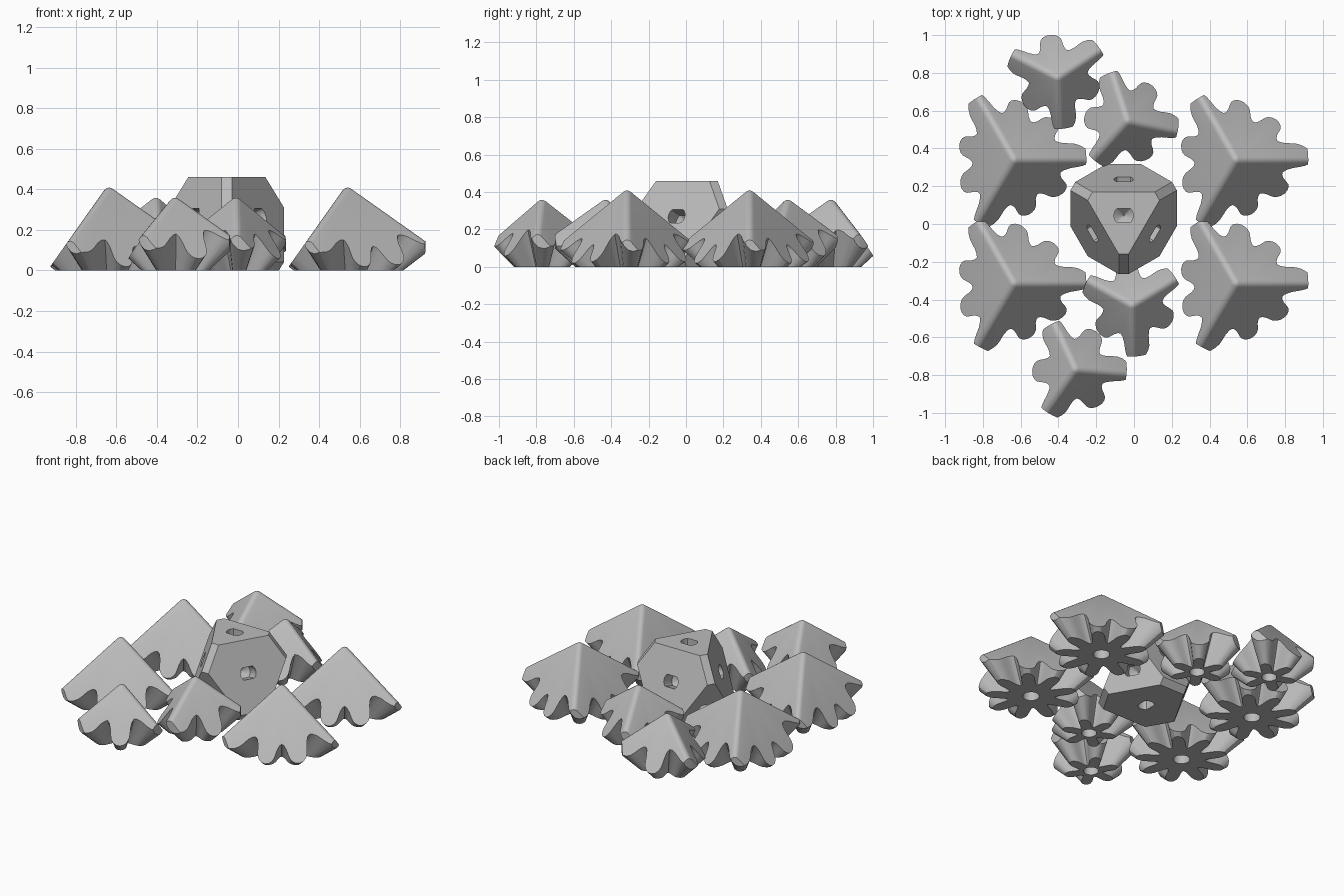
import bpy, bmesh
from math import sin, cos, pi, radians, sqrt
from mathutils import Vector, Matrix

if "Cube" in bpy.data.objects:
    bpy.data.objects.remove(bpy.data.objects["Cube"])

GREY = (0.5, 0.5, 0.5, 1)
grey = bpy.data.materials.new("plain grey")
grey.use_nodes = True
grey.diffuse_color = GREY
grey.node_tree.nodes["Principled BSDF"].inputs["Base Color"].default_value = GREY


def make_object(name, bm):
    bmesh.ops.recalc_face_normals(bm, faces=bm.faces)
    mesh = bpy.data.meshes.new(name)
    bm.to_mesh(mesh)
    bm.free()
    mesh.materials.append(grey)
    obj = bpy.data.objects.new(name, mesh)
    bpy.context.collection.objects.link(obj)
    return obj


def loft(name, outline, levels):
    """Closed solid from one outline repeated at (height, scale) levels."""
    bm = bmesh.new()
    rings = [[bm.verts.new((x * s, y * s, z)) for x, y in outline] for z, s in levels]
    n = len(outline)
    for low, high in zip(rings, rings[1:]):
        for i in range(n):
            j = (i + 1) % n
            bm.faces.new((low[i], low[j], high[j], high[i]))
    bm.faces.new(rings[0][::-1])
    bm.faces.new(rings[-1])
    return make_object(name, bm)


def combine(obj, cutter, operation):
    """Apply a boolean and throw the cutter away."""
    cutter.hide_render = True
    mod = obj.modifiers.new(operation, 'BOOLEAN')
    mod.operation, mod.object, mod.solver = operation, cutter, 'EXACT'
    bpy.context.view_layer.objects.active = obj
    bpy.ops.object.modifier_apply(modifier=mod.name)
    bpy.data.objects.remove(cutter)


def circle(radius, n, flat=1.0):
    """Circle outline, with two sides flattened when flat is under 1."""
    limit = radius * flat
    pts = [(radius * cos(2 * pi * i / n), radius * sin(2 * pi * i / n)) for i in range(n)]
    return [(x, max(-limit, min(limit, y))) for x, y in pts]


def corner_solid(apex, size=0.9, rounding=0.03):
    """Cube balanced on its diagonal, with rounded edges and one ridge along +x."""
    bm = bmesh.new()
    bmesh.ops.create_cube(bm, size=size)
    bmesh.ops.bevel(bm, geom=bm.edges[:], offset=rounding, segments=4,
                    profile=0.5, affect='EDGES')
    upright = Vector((1, 1, 1)).rotation_difference(Vector((0, 0, 1))).to_matrix()
    ridge = upright @ Vector((-1, 0, 0))
    turn = Vector((1, 0)).angle_signed(ridge.to_2d())
    spin = Matrix.Rotation(turn, 3, 'Z')
    if abs((spin @ ridge).y) > 0.001:
        spin = Matrix.Rotation(-turn, 3, 'Z')
    bm.transform((spin @ upright).to_4x4())
    bmesh.ops.translate(bm, verts=bm.verts, vec=(0, 0, apex - size * sqrt(3) / 2))
    return make_object("corner_cutter", bm)


# Half of a tooth: position within the pitch, and height from root to tip
TOOTH = [(-0.5, 0), (-0.42, 0.05), (-0.34, 0.2), (-0.29, 0.42), (-0.25, 0.62),
         (-0.19, 0.8), (-0.1, 0.95), (0, 1)]
TOOTH += [(-a, h) for a, h in TOOTH[-2:0:-1]]


def corner_gear(name, teeth, tip, root, cone, apex, reach, bore, offset, place, angle):
    outline = []
    for k in range(teeth):
        for a, h in TOOTH:
            t = (k + a) * 2 * pi / teeth + radians(offset)
            r = root + (tip - root) * h
            outline.append((r * cos(t), r * sin(t)))
    top = apex + 0.05
    gear = loft(name, outline, [(0, 1), (top, 1 + top / cone)])
    combine(gear, loft("reach_cutter", circle(reach, 64), [(-0.1, 1), (top + 0.1, 1)]), 'INTERSECT')
    combine(gear, corner_solid(apex), 'INTERSECT')
    combine(gear, loft("bore_cutter", circle(bore, 24), [(-0.1, 1), (0.1, 1)]), 'DIFFERENCE')
    gear.location = (*place, 0)
    gear.rotation_euler.z = radians(angle)
    bpy.ops.object.select_all(action='DESELECT')
    gear.select_set(True)
    bpy.context.view_layer.objects.active = gear
    bpy.ops.object.shade_smooth_by_angle(angle=radians(28))


# Four large nine-tooth corners
for side, x in (("right", -0.635), ("left", 0.54)):
    for end, y in (("front", -0.315), ("back", 0.34)):
        corner_gear(f"large_gear_{end}_{side}", 9, 0.275, 0.14, 0.21, 0.43,
                    0.383, 0.05, 5, (x, y), 0)

# Four small six-tooth corners
SMALL = {"outer_back": (-0.405, 0.775, 33), "inner_back": (-0.035, 0.545, 348),
         "inner_front": (-0.01, -0.43, 31), "outer_front": (-0.31, -0.77, 355)}
for spot, (x, y, angle) in SMALL.items():
    corner_gear(f"small_gear_{spot}", 6, 0.165, 0.07, 0.15, 0.38,
                0.272, 0.045, 7, (x, y), angle)

# Central block: two opposed tetrahedra and a cube trimmed from one solid
BIG, NEAR, CORNER = 0.257, 0.203, 0.3155


def around(start, nz):
    flat = sqrt(1 - nz * nz)
    return [Vector((flat * cos(radians(start + 120 * i)),
                    flat * sin(radians(start + 120 * i)), nz)) for i in range(3)]


up = Vector((0, 0, 1))
hole_planes = [(n, BIG) for n in [up] + around(30, -1 / 3)]
hole_planes += [(n, NEAR) for n in [-up] + around(90, 1 / 3)]
trim_planes = [(n, CORNER) for n in around(30, 1 / sqrt(3)) + around(90, -1 / sqrt(3))]

bm = bmesh.new()
bmesh.ops.create_cube(bm, size=2)
for normal, dist in hole_planes + trim_planes:
    cut = bmesh.ops.bisect_plane(bm, geom=bm.verts[:] + bm.edges[:] + bm.faces[:],
                                 plane_co=normal * dist, plane_no=normal, clear_outer=True)
    rim = [e for e in cut["geom_cut"] if isinstance(e, bmesh.types.BMEdge)]
    bmesh.ops.holes_fill(bm, edges=rim, sides=0)
core = make_object("core_block", bm)

# Flat-sided peg sockets with tapered ends
for normal, dist in hole_planes:
    socket = loft("socket_cutter", circle(0.051, 24, 0.73),
                  [(-0.125, 0.08), (-0.09, 1), (0.05, 1)])
    turn = normal.to_track_quat('Z', 'Y') if abs(normal.z) < 0.9 else up.rotation_difference(normal)
    socket.data.transform(Matrix.Translation(normal * dist) @ turn.to_matrix().to_4x4())
    combine(core, socket, 'DIFFERENCE')
core.location = (-0.055, 0.045, NEAR)
